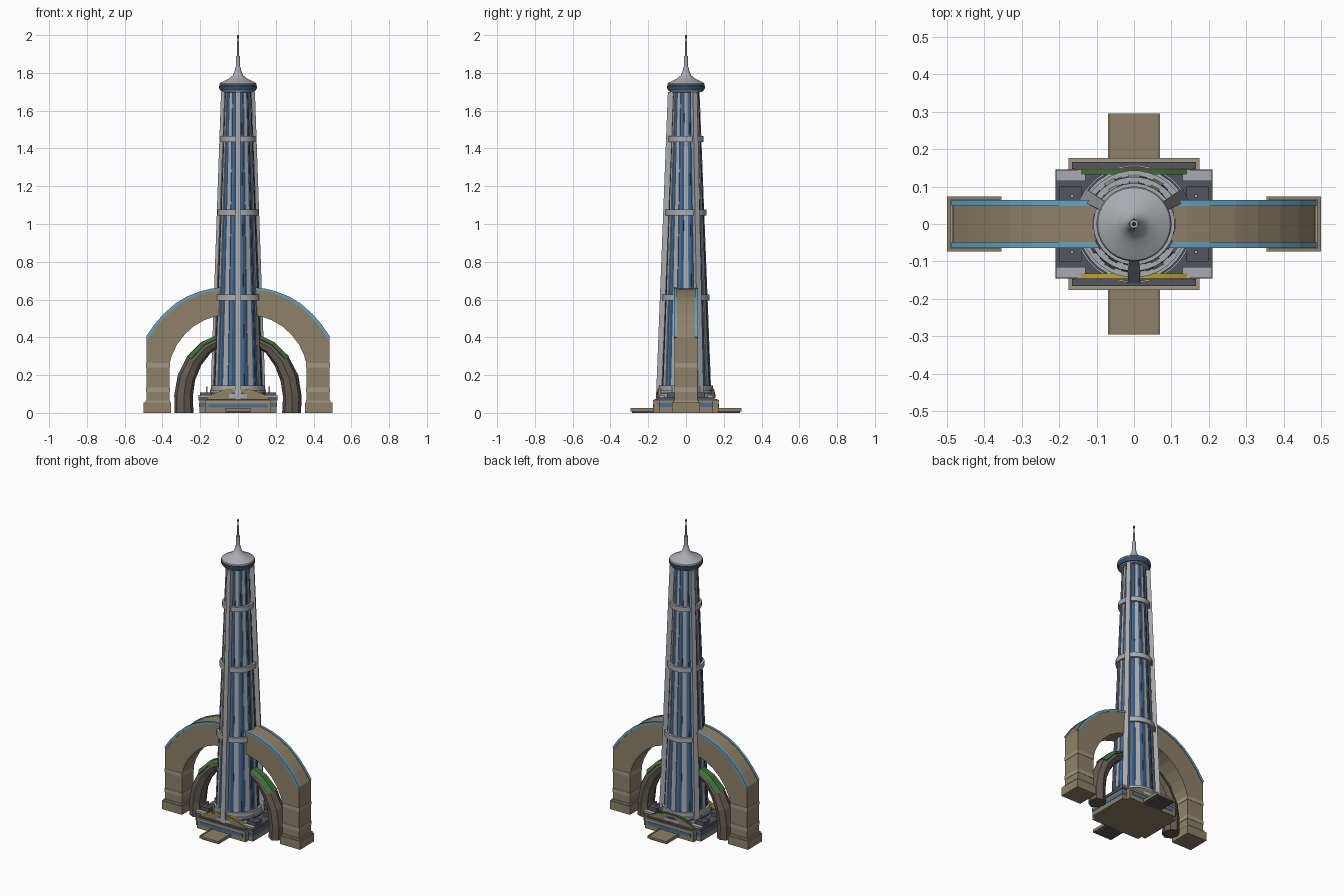
import bpy, bmesh, math, random
from mathutils import Vector

if "Cube" in bpy.data.objects:
    bpy.data.objects.remove(bpy.data.objects["Cube"])
random.seed(4)

def mat(name, r, g, b):
    m = bpy.data.materials.new(name)
    m.diffuse_color = (r, g, b, 1)
    m.use_nodes = True
    m.node_tree.nodes["Principled BSDF"].inputs["Base Color"].default_value = m.diffuse_color
    return m

TAN = mat("sandstone", .27, .22, .14)
PALE = mat("pale_stone", .36, .31, .23)
BLUE = mat("glass_blue", .06, .16, .33)
DEEP = mat("glass_deep", .035, .09, .19)
SKY = mat("light_blue", .13, .36, .52)
STEEL = mat("steel", .40, .41, .44)
DARK = mat("dark_roof", .09, .09, .11)
ROCK = mat("rock", .13, .105, .085)
GREEN = mat("moss", .05, .16, .04)
GOLD = mat("gold", .5, .36, .03)
RED = mat("beacon_red", .6, .03, .03)

def finish(name, bm, m):
    bmesh.ops.recalc_face_normals(bm, faces=bm.faces)
    me = bpy.data.meshes.new(name)
    bm.to_mesh(me)
    bm.free()
    ob = bpy.data.objects.new(name, me)
    bpy.context.collection.objects.link(ob)
    me.materials.append(m)
    return ob

def loft(name, sections, m):
    """Skin closed cross-sections one to the next, with end caps."""
    bm = bmesh.new()
    rings = [[bm.verts.new(p) for p in s] for s in sections]
    n = len(rings[0])
    for a, b in zip(rings, rings[1:]):
        for i in range(n):
            j = (i + 1) % n
            bm.faces.new((a[i], a[j], b[j], b[i]))
    bm.faces.new(rings[0])
    bm.faces.new(rings[-1])
    return finish(name, bm, m)

def box(name, x0, x1, y0, y1, z0, z1, m):
    sec = lambda z: [(x0, y0, z), (x1, y0, z), (x1, y1, z), (x0, y1, z)]
    return loft(name, [sec(z0), sec(z1)], m)

def lathe(name, profile, m, n=32, smooth=True):
    secs = [[(r * math.cos(2 * math.pi * (i + .5) / n), r * math.sin(2 * math.pi * (i + .5) / n), z)
             for i in range(n)] for r, z in profile]
    ob = loft(name, secs, m)
    if smooth:
        bpy.ops.object.select_all(action='DESELECT')
        ob.select_set(True)
        bpy.context.view_layer.objects.active = ob
        bpy.ops.object.shade_smooth_by_angle(angle=math.radians(35))
    return ob

def tower_r(z):
    return .13 - .062 * (z - .1) / 1.6

def strip(name, ang, z0, z1, rin, rout, w0, w1, m):
    """Upright tapering bar on the tower wall; radii are offsets from it."""
    a = math.radians(ang)
    u, v = Vector((math.cos(a), math.sin(a), 0)), Vector((-math.sin(a), math.cos(a), 0))
    secs = []
    for z, w in ((z0, w0), (z1, w1)):
        r = tower_r(z)
        secs.append([u * (r + d) + v * s * w / 2 + Vector((0, 0, z))
                     for d, s in ((rin, -1), (rout, -1), (rout, 1), (rin, 1))])
    return loft(name, secs, m)

# Tower shaft, glass tints, mullions and the three fins
lathe("tower_shaft", [(tower_r(.08), .08), (tower_r(1.705), 1.705)], BLUE, 24, False)
for k in range(12):
    strip("mullion", k * 30, .1, 1.7, -.015, .004, .03, .016, STEEL)
    strip("dark_glass", k * 30 + 19, .1, 1.7, -.015, .001, .018, .009, DEEP)
for a in (-90, 30, 150):
    strip("tower_fin", a, .07, 1.7, -.02, .028, .034, .026, STEEL)

# Ring bands round the shaft
for z in (.61, 1.06, 1.45):
    r = tower_r(z)
    lathe("ring_band", [(r - .01, z - .016), (r + .016, z - .016), (r + .016, z + .016), (r - .01, z + .016)], STEEL)

# Crown, dome and spire
lathe("crown_soffit", [(.06, 1.695), (.088, 1.70), (.092, 1.712)], STEEL)
lathe("crown_glass", [(.085, 1.705), (.095, 1.708), (.1, 1.718), (.1, 1.73), (.095, 1.736)], DEEP)
lathe("crown_dome", [(.097, 1.732), (.1, 1.738), (.097, 1.745), (.075, 1.757), (.048, 1.77),
                     (.028, 1.787), (.018, 1.81), (.013, 1.832)], STEEL)
lathe("spire_lower", [(.012, 1.825), (.011, 1.89)], STEEL, 12)
lathe("spire_upper", [(.006, 1.885), (.004, 1.985)], STEEL, 8)
lathe("beacon", [(.006, 1.983), (.006, 1.995), (.002, 2.0)], RED, 8)

# Podium: body, roof, stepped round base
box("podium_body", -.205, .205, -.14, .14, 0, .07, TAN)
box("podium_glass", -.207, .207, -.142, .142, .03, .052, BLUE)
box("podium_roof", -.21, .21, -.146, .146, .066, .084, DARK)
lathe("round_plinth", [(.158, .08), (.158, .1), (.15, .1), (.15, .118), (.143, .118), (.143, .145), (.12, .145)], STEEL)
lathe("plinth_glass", [(.154, .1), (.154, .107), (.14, .107)], DEEP)

# Front and back entrance blocks with low arched gables and walkways
for s, side in ((-1, "front"), (1, "back")):
    def ybox(name, hw, a, b, z0, z1, m):
        return box(side + "_" + name, -hw, hw, min(s * a, s * b), max(s * a, s * b), z0, z1, m)
    ybox("entrance", .175, .13, .172, 0, .06, TAN)
    ybox("entrance_glass", .155, .17, .174, .028, .048, BLUE)
    ybox("entrance_cornice", .175, .13, .176, .055, .068, PALE)
    ybox("entrance_roof", .165, .147, .166, .06, .074, DARK)
    ybox("walkway", .07, .16, .295, .008, .022, TAN)
    ybox("walkway_base", .06, .16, .285, 0, .01, DARK)
    for e in (-1, 1):
        box(side + "_walkway_curb", e * .067 - .003, e * .067 + .003, min(s * .17, s * .295),
            max(s * .17, s * .295), .02, .027, PALE)
    secs = []
    for i in range(9):
        x = -.16 + .04 * i
        h = .085 + .045 * (1 - (x / .16) ** 2)
        secs.append([(x, s * .132, .07), (x, s * .146, .07), (x, s * .146, h), (x, s * .132, h)])
    loft(side + "_gable", secs, GOLD if s < 0 else GREEN)
    loft(side + "_gable_face", [[(x, y + s * (.004 if abs(y) > .14 else .012), z - (.006 if z > .075 else 0))
                                 for x, y, z in q] for q in secs], TAN)

# Centre line, thickness of the rock arch; outer and inner edge of the great arch
rock = [(.285, 0, .052), (.287, .09, .05), (.272, .185, .048), (.232, .275, .044), (.17, .345, .037), (.095, .385, .032)]
outer = [(.484, 0), (.484, .2), (.484, .4), (.44, .465), (.39, .522), (.33, .575), (.27, .612), (.2, .64), (.14, .655), (.08, .662)]
inner = [(.363, 0), (.363, .15), (.363, .26), (.348, .31), (.322, .363), (.282, .415), (.235, .458), (.18, .49), (.13, .508), (.08, .517)]
for sx, side in ((-1, "left"), (1, "right")):
    # Great arch with light blue edge trims
    loft(side + "_great_arch", [[(sx * o[0], -.06, o[1]), (sx * o[0], .06, o[1]), (sx * i[0], .06, i[1]), (sx * i[0], -.06, i[1])]
                                for o, i in zip(outer, inner)], TAN)
    for e in (-1, 1):
        loft(side + "_arch_trim", [[(sx * (x + d), e * y, z + d) for d, y in ((.003, .048), (.003, .064), (-.008, .064), (-.008, .048))]
                                   for x, z in outer[2:]], SKY)
    # Leg footing and pale bands
    def leg(name, x0, x1, hy, z0, z1, m):
        box(side + "_" + name, min(sx * x0, sx * x1), max(sx * x0, sx * x1), -hy, hy, z0, z1, m)
    leg("arch_foot", .354, .499, .073, 0, .055, TAN)
    leg("arch_foot_cap", .36, .49, .067, .055, .066, PALE)
    leg("arch_band_low", .361, .486, .062, .11, .135, PALE)
    leg("arch_band_high", .361, .486, .062, .24, .265, PALE)
    # Faceted rock arch with moss on its back
    rings, moss = [], []
    for i, (x, z, r) in enumerate(rock):
        p, q = rock[max(i - 1, 0)], rock[min(i + 1, len(rock) - 1)]
        t = Vector((q[0] - p[0], 0, q[1] - p[1])).normalized()
        nrm, c = Vector((t.z, 0, -t.x)), Vector((x, 0, z))
        if i == 0:
            nrm = Vector((1, 0, 0))
        flip = lambda v: (sx * v.x, v.y, v.z)
        at = lambda a, k: flip(c + (nrm * math.cos(a) + Vector((0, 1.1, 0)) * math.sin(a)) * r * k)
        rings.append([at(j * math.pi / 4, random.uniform(.94, 1.04)) for j in range(8)])
        if i >= 3:
            moss.append([at(math.radians(d), 1.12) for d in (-65, -25, 25, 65)] + [at(1.1, .8), at(-1.1, .8)])
    loft(side + "_rock_arch", rings, ROCK)
    loft(side + "_moss", moss, GREEN)
    # Roof plant and masts beside the tower
    for e in (-1, 1):
        y0, y1 = sorted((e * .045, e * .1))
        box(side + "_roof_unit", min(sx * .14, sx * .2), max(sx * .14, sx * .2), y0, y1, .08, .108, DARK)
        box(side + "_parapet", min(sx * .13, sx * .208), max(sx * .13, sx * .208),
            min(e * .115, e * .144), max(e * .115, e * .144), .08, .094, STEEL)
        box(side + "_mast", sx * .165 - .004, sx * .165 + .004, e * .075 - .004, e * .075 + .004, .1, .14, STEEL)
